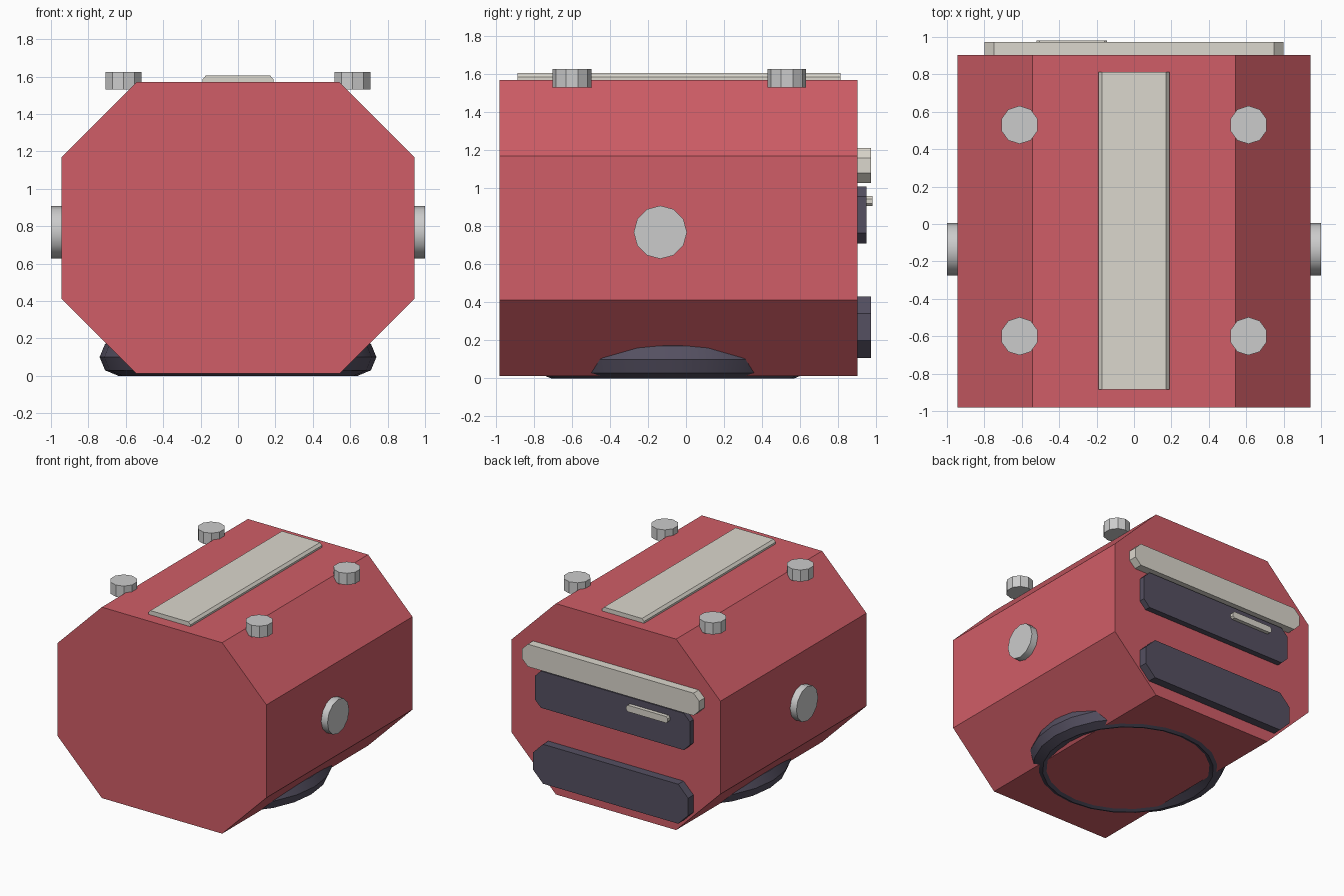
import bpy, bmesh, math

if "Cube" in bpy.data.objects:
    bpy.data.objects.remove(bpy.data.objects["Cube"])


def material(name, rgb):
    m = bpy.data.materials.new(name)
    m.diffuse_color = (*rgb, 1)
    m.use_nodes = True
    m.node_tree.nodes["Principled BSDF"].inputs["Base Color"].default_value = m.diffuse_color
    return m


RED = material("red", (0.63, 0.11, 0.135))
CREAM = material("cream", (0.71, 0.68, 0.61))
DARK = material("dark", (0.09, 0.08, 0.12))


def prism(name, profile, y0, y1, mat):
    """Extrude an x-z profile along y."""
    bm = bmesh.new()
    face = bm.faces.new([bm.verts.new((x, y0, z)) for x, z in profile])
    new = bmesh.ops.extrude_face_region(bm, geom=[face])["geom"]
    verts = [v for v in new if isinstance(v, bmesh.types.BMVert)]
    bmesh.ops.translate(bm, verts=verts, vec=(0, y1 - y0, 0))
    bmesh.ops.recalc_face_normals(bm, faces=bm.faces)
    mesh = bpy.data.meshes.new(name)
    bm.to_mesh(mesh)
    bm.free()
    mesh.materials.append(mat)
    obj = bpy.data.objects.new(name, mesh)
    bpy.context.collection.objects.link(obj)
    return obj


def octagon(x0, x1, z0, z1, c):
    """Rectangle with four cut corners."""
    return [(x0 + c, z0), (x1 - c, z0), (x1, z0 + c), (x1, z1 - c),
            (x1 - c, z1), (x0 + c, z1), (x0, z1 - c), (x0, z0 + c)]


# Octagonal body
prism("body", octagon(-0.943, 0.943, 0.012, 1.57, 0.4), -0.98, 0.903, RED)

# Strip on the roof, with bevelled long edges
prism("roof_strip", [(-0.19, 1.56), (0.19, 1.56), (0.19, 1.585),
                     (0.172, 1.605), (-0.172, 1.605), (-0.19, 1.585)],
      -0.885, 0.813, CREAM)

# Back plates
prism("back_light_bar", octagon(-0.8, 0.8, 1.027, 1.21, 0.052), 0.89, 0.972, CREAM)
prism("back_upper_plate", octagon(-0.7, 0.7, 0.71, 1.01, 0.055), 0.89, 0.95, DARK)
prism("back_lower_plate", octagon(-0.7, 0.7, 0.108, 0.43, 0.09), 0.89, 0.972, DARK)
prism("back_handle", octagon(-0.52, -0.145, 0.905, 0.958, 0.014), 0.94, 0.98, CREAM)

# Roof knobs and side discs
for side, sx in (("left", -1), ("right", 1)):
    for end, y in (("front", -0.6), ("back", 0.53)):
        bpy.ops.mesh.primitive_cylinder_add(vertices=10, radius=0.102, depth=0.095,
                                            location=(sx * 0.612, y, 1.578))
        bpy.context.object.name = f"knob_{end}_{side}"
    bpy.ops.mesh.primitive_cylinder_add(vertices=12, radius=0.14, depth=0.08,
                                        location=(sx * 0.96, -0.135, 0.768),
                                        rotation=(0, math.pi / 2, 0))
    bpy.context.object.name = f"side_disc_{side}"
    bpy.ops.object.shade_smooth_by_angle(angle=math.radians(35))

# Ring under the body
bpy.ops.mesh.primitive_torus_add(major_segments=24, minor_segments=8,
                                 major_radius=0.64, minor_radius=0.1,
                                 location=(0, -0.07, 0.1))
ring = bpy.context.object
ring.name = "base_ring"
ring.data.materials.append(DARK)
bpy.ops.object.shade_smooth_by_angle(angle=math.radians(35))
